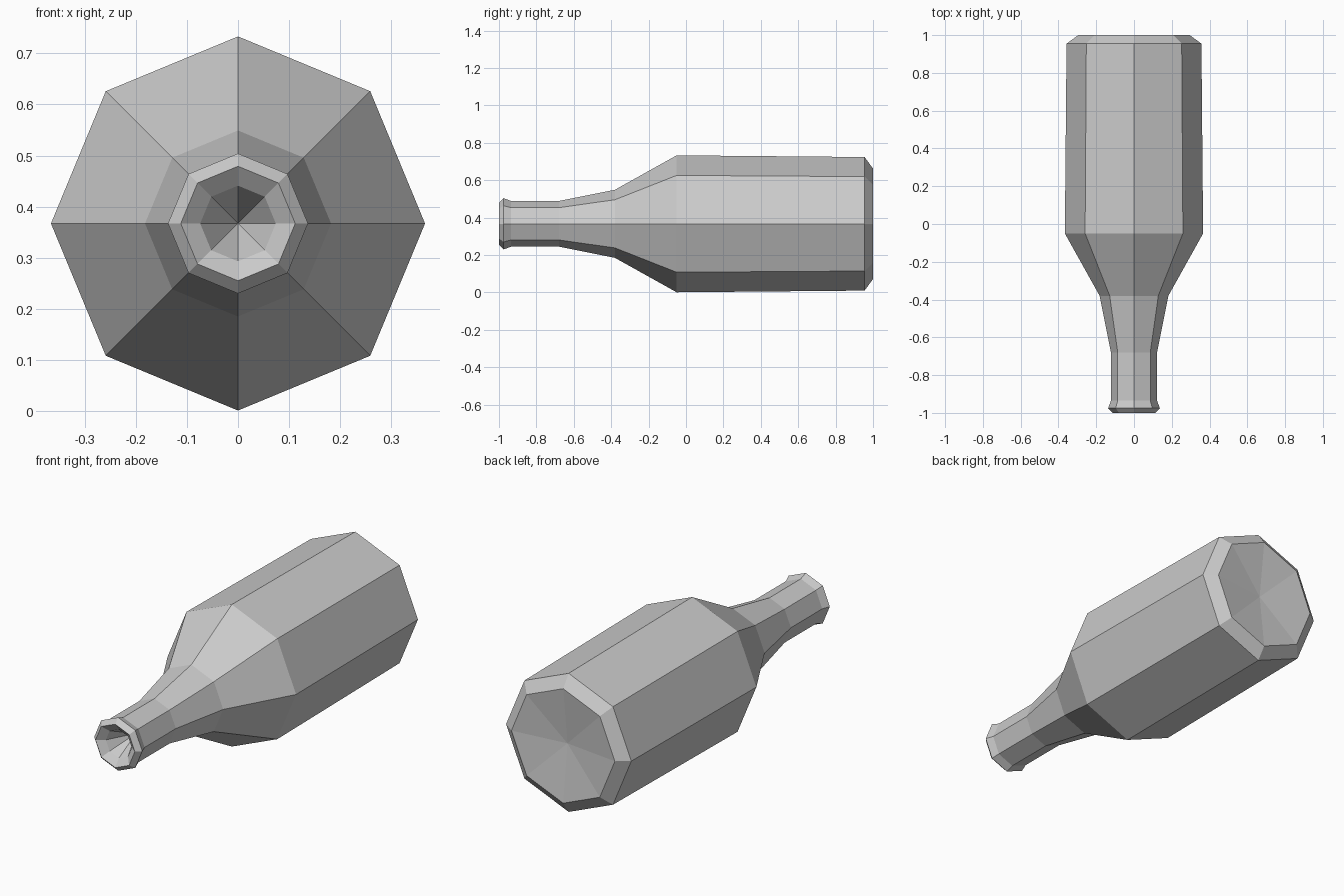
import bpy, bmesh
from math import cos, sin, pi

if "Cube" in bpy.data.objects:
    bpy.data.objects.remove(bpy.data.objects["Cube"])

SIDES = 8
AXIS_Z = 0.367

# Profile (y, radius) from the inside of the mouth to the base dent
PROFILE = [
    (-0.83, 0), (-0.97, 0.074), (-1.0, 0.112), (-0.975, 0.137),
    (-0.935, 0.122), (-0.68, 0.122), (-0.38, 0.182), (-0.05, 0.366),
    (0.955, 0.357), (1.0, 0.295), (0.965, 0),
]


def lathe(name, profile):
    bm = bmesh.new()
    rings = []
    for y, r in profile:
        n = SIDES if r else 1
        rings.append([bm.verts.new((r * cos(2 * pi * i / SIDES), y,
                                    AXIS_Z + r * sin(2 * pi * i / SIDES)))
                      for i in range(n)])
    for a, b in zip(rings, rings[1:]):
        for i in range(SIDES):
            j = (i + 1) % SIDES
            quad = [a[i % len(a)], a[j % len(a)], b[j % len(b)], b[i % len(b)]]
            bm.faces.new(list(dict.fromkeys(quad)))
    bmesh.ops.recalc_face_normals(bm, faces=bm.faces)
    mesh = bpy.data.meshes.new(name)
    bm.to_mesh(mesh)
    bm.free()
    obj = bpy.data.objects.new(name, mesh)
    bpy.context.collection.objects.link(obj)
    return obj


# Bottle lying on its side, mouth to the front
lathe("bottle", PROFILE)
